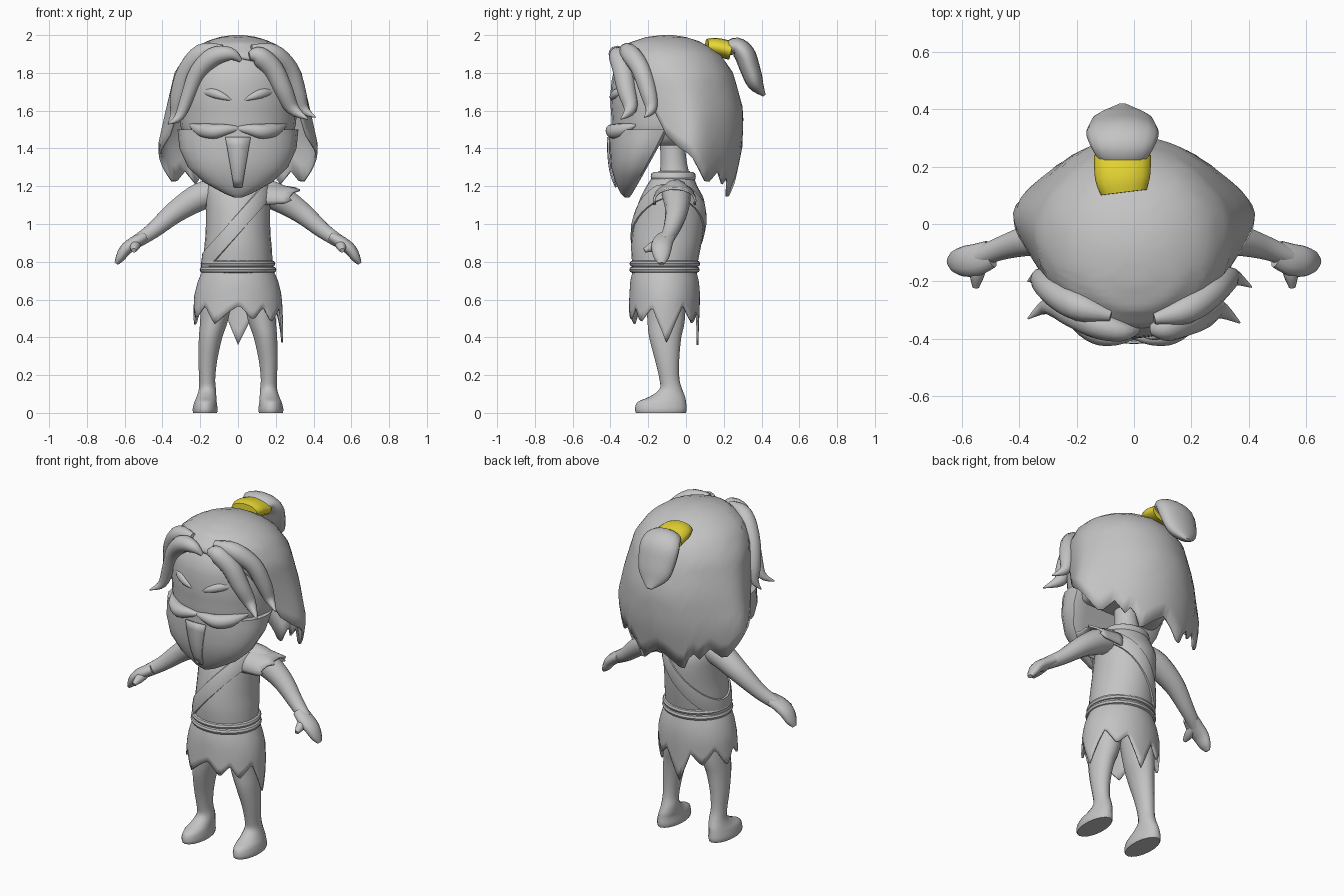
import bpy, bmesh, math
from mathutils import Vector

if "Cube" in bpy.data.objects:
    bpy.data.objects.remove(bpy.data.objects["Cube"])


def material(name, rgb):
    m = bpy.data.materials.new(name)
    m.diffuse_color = (*rgb, 1)
    m.use_nodes = True
    m.node_tree.nodes["Principled BSDF"].inputs["Base Color"].default_value = m.diffuse_color
    return m


GREY = material("plain grey", (0.55, 0.55, 0.55))
YELLOW = material("tie yellow", (0.84, 0.71, 0.035))


def skin(name, rows, mat=GREY, closed=True, caps=True, thick=0, angle=40):
    """Join rows of points into a surface."""
    bm = bmesh.new()
    grid = [[bm.verts.new(p) for p in r] for r in rows]
    n = len(rows[0])
    for a, b in zip(grid, grid[1:]):
        for i in range(n if closed else n - 1):
            k = (i + 1) % n
            bm.faces.new((a[i], a[k], b[k], b[i]))
    if caps == "top":
        bm.faces.new(grid[0][::-1])
    elif caps:
        bm.faces.new(grid[0])
        bm.faces.new(grid[-1])
        bmesh.ops.recalc_face_normals(bm, faces=bm.faces)
    me = bpy.data.meshes.new(name)
    bm.to_mesh(me)
    bm.free()
    me.materials.append(mat)
    me.shade_smooth()
    me.set_sharp_from_angle(angle=math.radians(angle))
    ob = bpy.data.objects.new(name, me)
    bpy.context.collection.objects.link(ob)
    if thick:
        s = ob.modifiers.new("thickness", 'SOLIDIFY')
        s.thickness, s.offset = thick, -1
    return ob


def smooth(pts, k=4):
    """Catmull-Rom through tuples of any length."""
    p = [pts[0], *pts, pts[-1]]
    out = []
    for i in range(1, len(p) - 2):
        for j in range(k):
            t = j / k
            out.append([0.5 * (2 * b + (c - a) * t + (2 * a - 5 * b + 4 * c - d) * t * t
                               + (3 * b - a - 3 * c + d) * t ** 3)
                        for a, b, c, d in zip(*p[i - 1:i + 3])])
    return out + [list(pts[-1])]


def tube(name, pts, ref=(0, 1, 0), wide=1.0, n=12, k=4, mat=GREY):
    """Tapered tube through (x, y, z, radius), stretched along ref by wide."""
    pts = smooth(pts, k)
    pos = [Vector(p[:3]) for p in pts]
    rows = []
    for i, p in enumerate(pos):
        t = (pos[min(i + 1, len(pos) - 1)] - pos[max(i - 1, 0)]).normalized()
        u = (Vector(ref) - t * t.dot(Vector(ref))).normalized()
        v, r = t.cross(u), pts[i][3]
        rows.append([p + u * (r * wide * math.cos(q)) + v * (r * math.sin(q))
                     for q in (2 * math.pi * j / n for j in range(n))])
    return skin(name, rows, mat, angle=50)


def table(tab, x):
    """Linear lookup in rows sorted by their first value."""
    if x <= tab[0][0]:
        return tab[0][1:]
    for a, b in zip(tab, tab[1:]):
        if x <= b[0]:
            f = (x - a[0]) / (b[0] - a[0])
            return [p + (q - p) * f for p, q in zip(a[1:], b[1:])]
    return tab[-1][1:]


def env(prof, z, a, out=0):
    """Point at height z and angle a (0 back, 90 right) on (z, half width, front, back)."""
    w, f, b = table(prof, z)[:3]
    return Vector(((w + out) * math.sin(a), (f + b) / 2 + ((b - f) / 2 + out) * math.cos(a), z))


def body(name, prof, n=24, k=3, angle=40):
    rows = [[env([r], r[0], 2 * math.pi * i / n) for i in range(n)] for r in reversed(smooth(prof, k))]
    return skin(name, rows, angle=angle)


def cloth(name, prof, top, hem, n, m, power, thick, flare=0):
    """Shell hanging from top to a jagged hem given by angle, with flared sides."""
    rows = []
    for j in range(m + 1):
        row = []
        for d in (360 * i / n for i in range(n)):
            p = env(prof, top - (top - table(hem, d)[0]) * (j / m) ** power, math.radians(d))
            lobe = math.exp(-((min(d, 360 - d) - 78) / 22) ** 2)
            p.x *= 1 + flare * lobe * max(0, min(1, (1.88 - p.z) / .45))
            row.append(p)
        rows.append(row)
    return skin(name, rows, caps="top", thick=thick)


# Head
body("head", [(1.415, .22, -.33, .02), (1.43, .265, -.37, .08), (1.5, .3, -.39, .13), (1.58, .31, -.396, .16),
              (1.67, .31, -.4, .16), (1.8, .285, -.385, .12), (1.91, .2, -.32, .08)])

# Pointed face mask with a flat rear, and its centre strip
mask = [(1.14, .02, -.325, -.285), (1.16, .07, -.345, -.265), (1.22, .18, -.375, -.19),
        (1.3, .265, -.398, -.11), (1.4, .31, -.406, -.02), (1.5, .32, -.404, .06)]
rear = [(1.14, -.3), (1.16, -.285), (1.22, -.25), (1.3, -.205), (1.4, -.15), (1.5, -.09)]
rows = []
for z, *_ in reversed(smooth(mask, 2)):
    row = [env(mask, z, 2 * math.pi * i / 24) for i in range(24)]
    for p in row:
        p.y = min(p.y, table(rear, z)[0])
    rows.append(row)
skin("face_mask", rows, angle=25)
rows = []
for i in range(7):
    z = 1.46 - i * .044
    w = table(mask, z)[0]
    half = .066 - i * .0075
    rows.append([env(mask, z, math.pi - math.asin(max(-1, min(1, x / w))), .004)
                 for x in (-half, 0, half)])
skin("mask_centre_strip", rows, closed=False, caps=False, thick=.009)

# Moustache and brows
for s, side in ((-1, "left"), (1, "right")):
    tube("moustache_" + side, [(s * .0, -.39, 1.505, .012), (s * .06, -.395, 1.5, .028),
                               (s * .13, -.38, 1.49, .04), (s * .2, -.33, 1.5, .034),
                               (s * .255, -.265, 1.525, .006)], ref=(0, 0, 1))
    tube("brow_" + side, [(s * .035, -.395, 1.655, .003), (s * .08, -.39, 1.675, .018),
                          (s * .14, -.36, 1.695, .024), (s * .21, -.305, 1.7, .003)],
         ref=(0, 1, 0), wide=.8)

# Main hair with torn ends
hair = [(1.13, .34, -.25, .24), (1.4, .375, -.33, .298), (1.6, .355, -.37, .305), (1.8, .33, -.385, .25),
        (1.9, .275, -.36, .18), (1.96, .19, -.3, .09), (1.99, .1, -.21, .0), (2.0, .03, -.13, -.07)]
half = [(0, 1.24), (10, 1.2), (24, 1.13), (33, 1.26), (40, 1.21), (50, 1.28), (63, 1.21),
        (82, 1.36), (95, 1.41), (105, 1.47), (115, 1.62), (130, 1.76), (150, 1.85), (180, 1.88)]
cloth("hair", hair, 2.0, half + [(360 - a, z) for a, z in reversed(half[:-1])], 72, 14, 1.6, .012, .15)

# Front locks
tube("lock_left_inner", [(.015, -.37, 1.865, .01), (-.04, -.375, 1.9, .035), (-.13, -.35, 1.885, .05),
                         (-.215, -.315, 1.8, .045), (-.265, -.295, 1.68, .036), (-.31, -.29, 1.57, .025),
                         (-.37, -.33, 1.53, .003)])
tube("lock_left_outer", [(-.08, -.32, 1.93, .02), (-.19, -.29, 1.905, .05), (-.275, -.24, 1.8, .05),
                         (-.315, -.2, 1.67, .045), (-.335, -.185, 1.58, .025), (-.37, -.2, 1.53, .003)])
tube("lock_right_inner", [(.06, -.37, 1.89, .02), (.11, -.36, 1.89, .05), (.185, -.335, 1.82, .055),
                          (.24, -.315, 1.71, .05), (.29, -.295, 1.61, .035), (.37, -.345, 1.555, .003)])
tube("lock_right_outer", [(.07, -.33, 1.93, .02), (.18, -.3, 1.905, .05), (.27, -.24, 1.82, .05),
                          (.315, -.2, 1.7, .045), (.345, -.185, 1.61, .03), (.41, -.22, 1.565, .003)])

# Tail of hair and its tie
tube("hair_tie", [(-.035, .11, 1.94, .04), (-.04, .16, 1.937, .048), (-.04, .24, 1.918, .05)],
     ref=(1, 0, 0), wide=2.0, n=16, mat=YELLOW)
tube("hair_tail", [(-.04, .215, 1.925, .035), (-.04, .265, 1.94, .048), (-.04, .31, 1.9, .056),
                   (-.04, .34, 1.82, .053), (-.04, .37, 1.74, .042), (-.04, .415, 1.68, .008)],
     ref=(1, 0, 0), wide=2.25, n=16)

# Neck, torso and collar
tube("neck", [(0, -.06, 1.22, .09), (0, -.065, 1.32, .07), (0, -.075, 1.46, .065)])
torso = [(.74, .185, -.28, .05), (.86, .18, -.29, .075), (.95, .172, -.285, .09), (1.05, .17, -.268, .1),
         (1.13, .172, -.245, .095), (1.2, .165, -.21, .06), (1.25, .125, -.175, .04), (1.28, .09, -.145, .02)]
body("torso", torso)


def ring(name, prof, z, r, out=.01, tall=1.0, n=32):
    """Round band wrapped level around a body."""
    rows = [[env(prof, z, 2 * math.pi * i / n, out + r * math.cos(q)) + Vector((0, 0, r * tall * math.sin(q)))
             for i in range(n)] for q in (math.pi * j / 4 for j in range(8, -1, -1))]
    return skin(name, rows, caps=False)


ring("belt_upper", torso, .79, .017, -.002)
ring("belt_lower", torso, .758, .017, .002)
ring("collar", torso, 1.25, .012, .0, 2)

# Diagonal sash wrapped over one shoulder
rows = []
for off, out in ((.06, -.006), (.055, .008), (0, .013), (-.055, .008), (-.06, -.006)):
    row = []
    for i in range(40):
        a = 2 * math.pi * i / 40
        z = 1.0
        for _ in range(6):
            z = min(1.26, 1.0 + off + 1.15 * env(torso, z, a).x)
        row.append(env(torso, z, a, out))
    rows.append(row)
skin("sash", rows, caps=False)

# Torn skirt
skirt = [(.36, .24, -.3, .065), (.5, .238, -.305, .07), (.62, .232, -.3, .075), (.7, .212, -.295, .068),
         (.76, .185, -.28, .052)]
hem = [(0, .36), (22, .54), (38, .48), (58, .57), (85, .37), (110, .56), (132, .48), (145, .56), (160, .49),
       (178, .57), (190, .54), (212, .47), (228, .57), (250, .5), (268, .56), (285, .46), (305, .57),
       (325, .47), (342, .54), (360, .36)]
cloth("skirt", skirt, .76, hem, 80, 6, 1, .01)

# Legs with feet
leg = [(.1, -.11, .72, .095, .11), (.125, -.105, .5, .076, .1), (.145, -.11, .4, .063, .085),
       (.16, -.1, .28, .051, .064), (.163, -.088, .18, .043, .053), (.162, -.08, .125, .046, .06),
       (.167, -.1, .085, .053, .095), (.172, -.128, .058, .06, .128), (.174, -.133, .02, .067, .137),
       (.174, -.133, 0, .064, .132)]
for s, side in ((-1, "left"), (1, "right")):
    skin("leg_" + side, [[(s * (cx + rx * math.sin(a)), cy + ry * math.cos(a), max(z, 0))
                          for a in (math.pi * i / 9 for i in range(18))]
                         for cx, cy, z, rx, ry in smooth(leg, 3)], angle=50)
    # Arms, hands and thumbs
    tube("arm_" + side, [(s * .1, -.06, 1.17, .07), (s * .2, -.05, 1.145, .075), (s * .33, -.05, 1.065, .06),
                         (s * .45, -.08, .965, .043), (s * .54, -.115, .905, .035)], n=14)
    tube("hand_" + side, [(s * .5, -.105, .93, .03), (s * .55, -.125, .9, .034), (s * .595, -.13, .865, .032),
                          (s * .625, -.13, .82, .024), (s * .645, -.13, .79, .01)], wide=1.65)
    tube("thumb_" + side, [(s * .535, -.12, .9, .026), (s * .547, -.175, .88, .026), (s * .552, -.22, .86, .012)],
         ref=(0, 0, 1))

# Torn short sleeve over one shoulder
rows = []
for j in range(5):
    row = []
    for i in range(15):
        q = math.radians(-105 + 15 * i)
        reach = .15 + (.025 if i % 4 == 1 else 0) + .05 * math.cos(q)
        row.append((.11 + reach * j / 4, -.06 - .115 * math.sin(q), 1.125 + (.1 - .008 * j) * math.cos(q)))
    rows.append(row)
skin("sleeve", rows, closed=False, caps=False, thick=.012)
